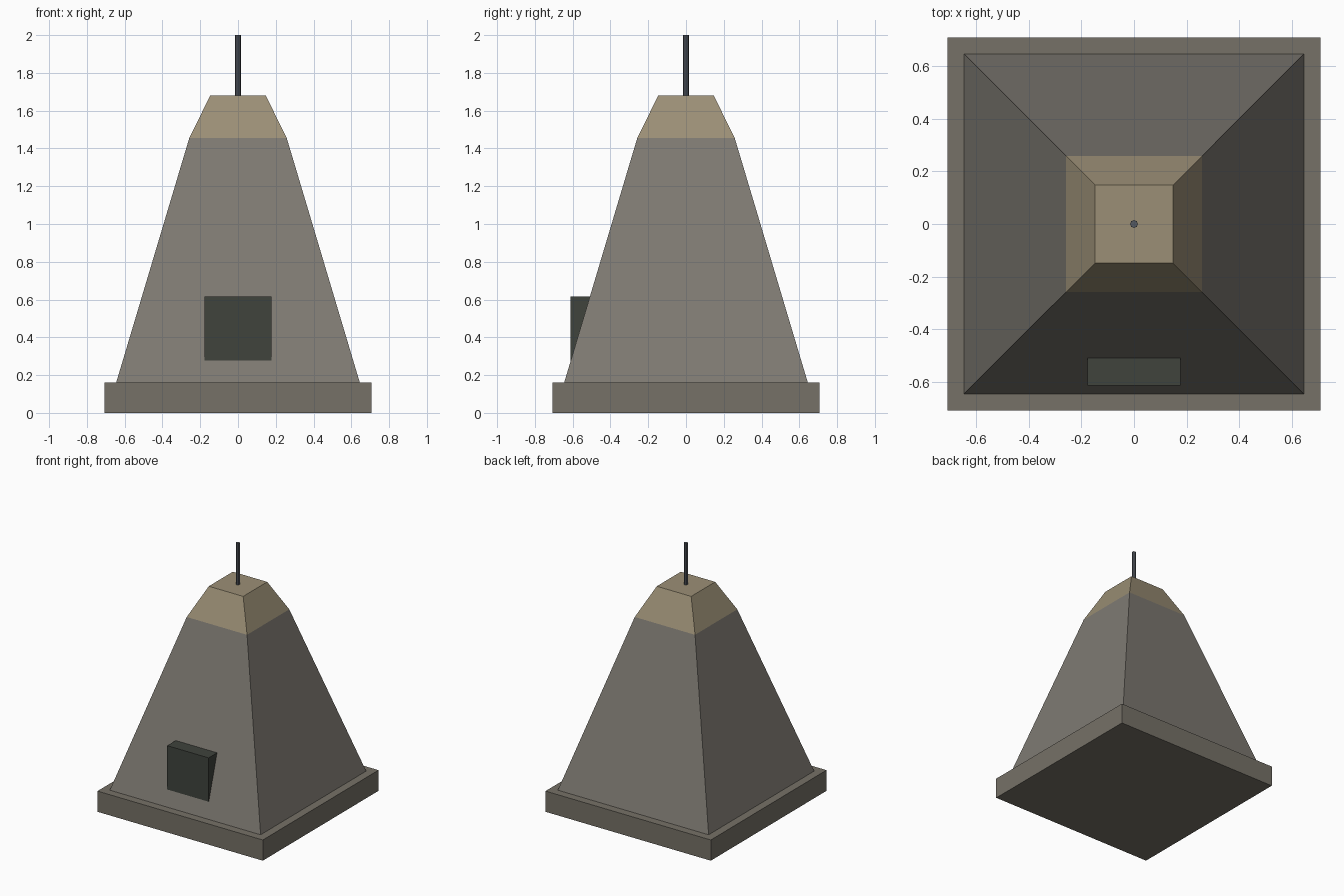
import bpy, bmesh
from mathutils import Matrix

if "Cube" in bpy.data.objects:
    bpy.data.objects.remove(bpy.data.objects["Cube"])


def material(name, rgb):
    m = bpy.data.materials.new(name)
    m.diffuse_color = (*rgb, 1.0)
    m.use_nodes = True
    m.node_tree.nodes["Principled BSDF"].inputs["Base Color"].default_value = m.diffuse_color
    return m


def finish(bm, name, mat):
    bmesh.ops.recalc_face_normals(bm, faces=bm.faces)
    mesh = bpy.data.meshes.new(name)
    bm.to_mesh(mesh)
    bm.free()
    mesh.materials.append(mat)
    obj = bpy.data.objects.new(name, mesh)
    bpy.context.collection.objects.link(obj)
    return obj


def frustum(name, half_low, half_high, z0, z1, mat):
    """Square block whose half width changes from bottom to top."""
    bm = bmesh.new()
    bmesh.ops.create_cube(bm, size=2)
    for v in bm.verts:
        half, z = (half_high, z1) if v.co.z > 0 else (half_low, z0)
        v.co = (v.co.x * half, v.co.y * half, z)
    return finish(bm, name, mat)


def box(name, lo, hi, mat):
    bm = bmesh.new()
    bmesh.ops.create_cube(bm, size=1)
    for v in bm.verts:
        v.co = [(a + b) / 2 + c * (b - a) for a, b, c in zip(lo, hi, v.co)]
    return finish(bm, name, mat)


def rod(name, radius, z0, z1, sides, mat):
    bm = bmesh.new()
    bmesh.ops.create_cone(bm, cap_ends=True, segments=sides, radius1=radius,
                          radius2=radius, depth=z1 - z0,
                          matrix=Matrix.Translation((0, 0, (z0 + z1) / 2)))
    return finish(bm, name, mat)


base_stone = material("base_stone", (0.18, 0.165, 0.135))
wall_stone = material("wall_stone", (0.21, 0.195, 0.17))
cap_stone = material("cap_stone", (0.33, 0.275, 0.18))
dark = material("dark_opening", (0.05, 0.056, 0.046))
metal = material("dark_metal", (0.09, 0.10, 0.12))

# Square plinth, tapered tower and steeper cap
frustum("plinth", 0.707, 0.707, 0.0, 0.16, base_stone)
frustum("tower_body", 0.645, 0.258, 0.16, 1.455, wall_stone)
frustum("tower_cap", 0.258, 0.147, 1.455, 1.68, cap_stone)

# Doorway block set into the front slope
box("doorway", (-0.177, -0.612, 0.278), (0.177, -0.508, 0.617), dark)

# Thin mast on top
rod("mast", 0.015, 1.68, 2.0, 8, metal)
